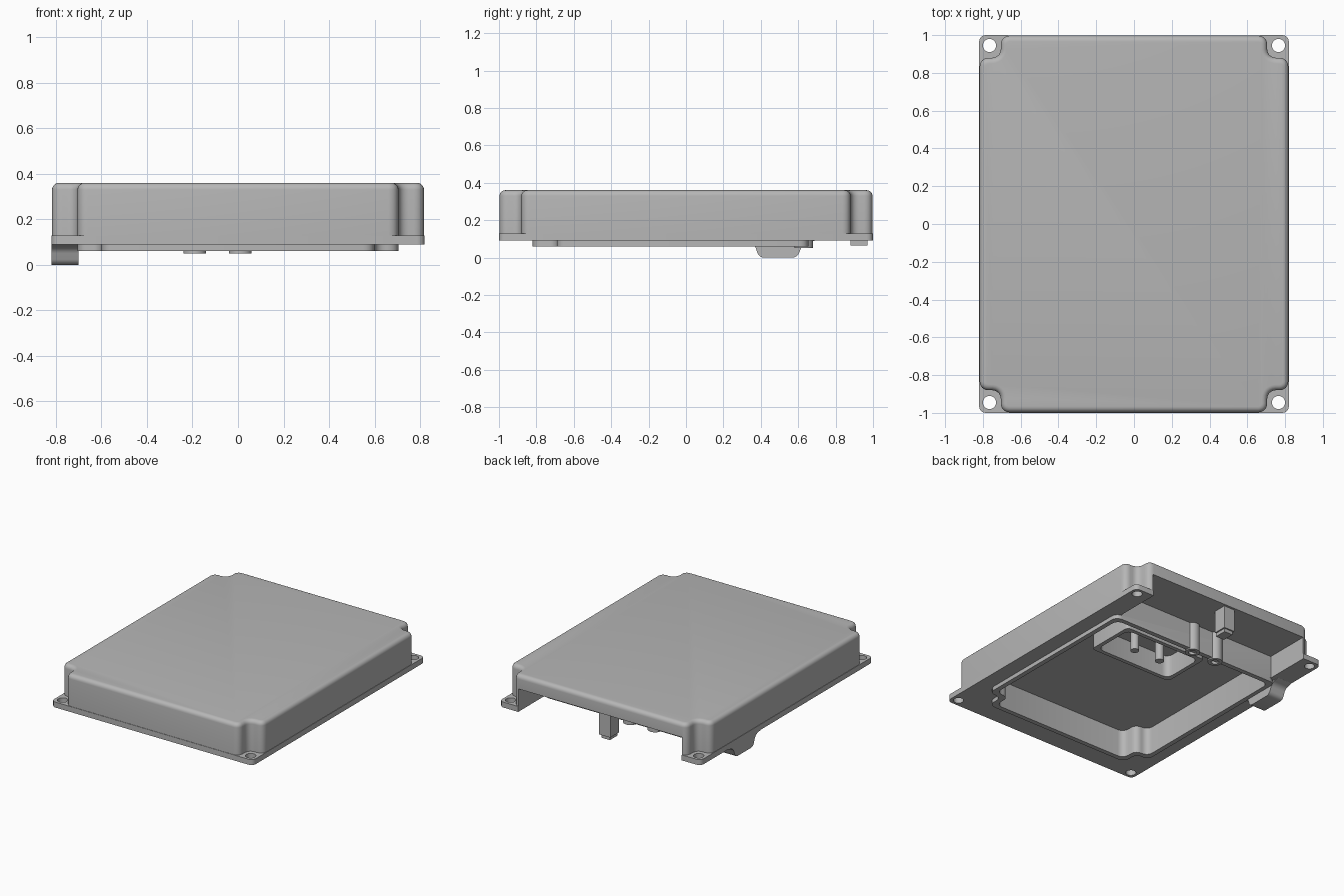
import bpy, bmesh, math
from mathutils import Vector, Matrix

if "Cube" in bpy.data.objects:
    bpy.data.objects.remove(bpy.data.objects["Cube"], do_unlink=True)

grey = bpy.data.materials.new("cast_grey")
grey.use_nodes = True
GREY = (0.47, 0.47, 0.47, 1)
grey.diffuse_color = GREY
shader = next(n for n in grey.node_tree.nodes if n.type == "BSDF_PRINCIPLED")
shader.inputs["Base Color"].default_value = GREY
shader.inputs["Roughness"].default_value = 0.6


def rounded(points, radius, steps=6):
    """Outline with every corner replaced by a curve of the given size."""
    out = []
    for i, p in enumerate(points):
        p = Vector(p)
        a = Vector(points[i - 1]) - p
        b = Vector(points[(i + 1) % len(points)]) - p
        r = min(radius, a.length * 0.45, b.length * 0.45)
        a, b = p + a.normalized() * r, p + b.normalized() * r
        mid = p + ((a + b) / 2 - p) * 0.17
        for k in range(steps + 1):
            t = k / steps
            out.append((1 - t) ** 2 * a + 2 * t * (1 - t) * mid + t * t * b)
    return out


def prism(name, outline, z0, z1, bevel=0):
    bm = bmesh.new()
    base = bm.faces.new([bm.verts.new((p[0], p[1], z0)) for p in outline])
    new = bmesh.ops.extrude_face_region(bm, geom=[base])["geom"]
    top = [v for v in new if isinstance(v, bmesh.types.BMVert)]
    bmesh.ops.translate(bm, verts=top, vec=(0, 0, z1 - z0))
    bmesh.ops.recalc_face_normals(bm, faces=bm.faces)
    if bevel:
        rim = [e for e in bm.edges if all(v.co.z > z1 - 1e-4 for v in e.verts)]
        bmesh.ops.bevel(bm, geom=rim, offset=bevel, segments=5, profile=0.5,
                        affect="EDGES", clamp_overlap=True)
    mesh = bpy.data.meshes.new(name)
    bm.to_mesh(mesh)
    bm.free()
    mesh.materials.append(grey)
    obj = bpy.data.objects.new(name, mesh)
    bpy.context.collection.objects.link(obj)
    return obj


def rect(x0, x1, y0, y1):
    return [(x0, y0), (x1, y0), (x1, y1), (x0, y1)]


def circle(x, y, r, n=32):
    return [(x + r * math.cos(math.tau * i / n), y + r * math.sin(math.tau * i / n))
            for i in range(n)]


def combine(target, tool, operation):
    """Apply a boolean and remove the tool object."""
    mod = target.modifiers.new("boolean", "BOOLEAN")
    mod.operation, mod.solver, mod.object = operation, "EXACT", tool
    tool.hide_render = True
    bpy.context.view_layer.objects.active = target
    bpy.ops.object.modifier_apply(modifier=mod.name)
    bpy.data.objects.remove(tool, do_unlink=True)


def cover_outline():
    """Rectangle with a square notch at each corner."""
    x, y, nx, ny = 0.817, 0.997, 0.705, 0.88
    quarter = [(x, ny), (nx, ny), (nx, y)]
    pts = list(quarter)
    pts += [(-a, b) for a, b in reversed(quarter)]
    pts += [(-a, -b) for a, b in quarter]
    pts += [(a, -b) for a, b in reversed(quarter)]
    return rounded(pts, 0.045)


def rim_outline(inset):
    """Sealing rim, with its front corners stepped inward."""
    x, y0, y1 = 0.705 - inset, -0.82 + inset, 0.655 - inset
    nx, ny = 0.60 - inset, -0.69 + inset
    pts = [(x, y1), (-x, y1), (-x, ny), (-nx, ny), (-nx, y0),
           (nx, y0), (nx, ny), (x, ny)]
    return rounded(pts, 0.05)


# Cover shell with mounting flange and sealing rim
shell = prism("cover_shell", cover_outline(), 0.10, 0.36, bevel=0.03)
combine(shell, prism("flange", rounded(rect(-0.82, 0.82, -1, 1), 0.035), 0.09, 0.13), "UNION")
combine(shell, prism("rim", rim_outline(0), 0.06, 0.20), "UNION")

# Main cavity, rear opening and corner screw holes
combine(shell, prism("cavity", rim_outline(0.035), 0.0, 0.265), "DIFFERENCE")
combine(shell, prism("rear_opening", rect(-0.665, 0.665, 0.655, 1.1), 0.0, 0.258), "DIFFERENCE")
for sx in (-1, 1):
    for sy in (-1, 1):
        hole = prism("screw_hole", circle(sx * 0.765, sy * 0.945, 0.035), 0, 0.3)
        combine(shell, hole, "DIFFERENCE")

# Socket hanging inside the cavity, with two pins
socket = prism("socket_frame", rounded(rect(-0.17, 0.51, 0.16, 0.54), 0.03), 0.10, 0.27)
combine(socket, prism("socket_pocket", rounded(rect(-0.14, 0.48, 0.19, 0.51), 0.05), 0, 0.262),
        "DIFFERENCE")
pins = [prism(f"socket_pin_{i}", circle(x, 0.33, 0.03), 0.10, 0.27)
        for i, x in enumerate((0.05, 0.27))]

# Hollow screw bosses on the dividing wall
bosses = []
for i, x in enumerate((-0.19, 0.01)):
    boss = prism(f"screw_boss_{i}", circle(x, 0.63, 0.05), 0.05, 0.27)
    combine(boss, prism("boss_hole", circle(x, 0.63, 0.027), 0, 0.2), "DIFFERENCE")
    bosses.append(boss)

# Post in the rear opening, with a small foot
post = prism("rear_post", rect(-0.07, 0.02, 0.88, 0.98), 0.09, 0.27)
foot = prism("rear_post_foot", rect(-0.06, 0.01, 0.88, 0.97), 0.065, 0.10)

# Side lug: flared profile in y and z, swept along x
profile = [(0.30, 0.10), (0.30, 0.09), (0.365, 0.075), (0.39, 0.0),
           (0.595, 0.0), (0.625, 0.075), (0.69, 0.09), (0.69, 0.10)]
lug = prism("side_lug", rounded(profile, 0.025), -0.82, -0.70)
lug.data.transform(Matrix(((0, 0, 1, 0), (1, 0, 0, 0), (0, 1, 0, 0), (0, 0, 0, 1))))

# Smooth curved walls, keeping the sharp edges
bpy.ops.object.select_all(action="DESELECT")
for obj in [shell, socket, post, foot, lug, *pins, *bosses]:
    obj.select_set(True)
bpy.context.view_layer.objects.active = shell
bpy.ops.object.shade_smooth_by_angle(angle=math.radians(32))
